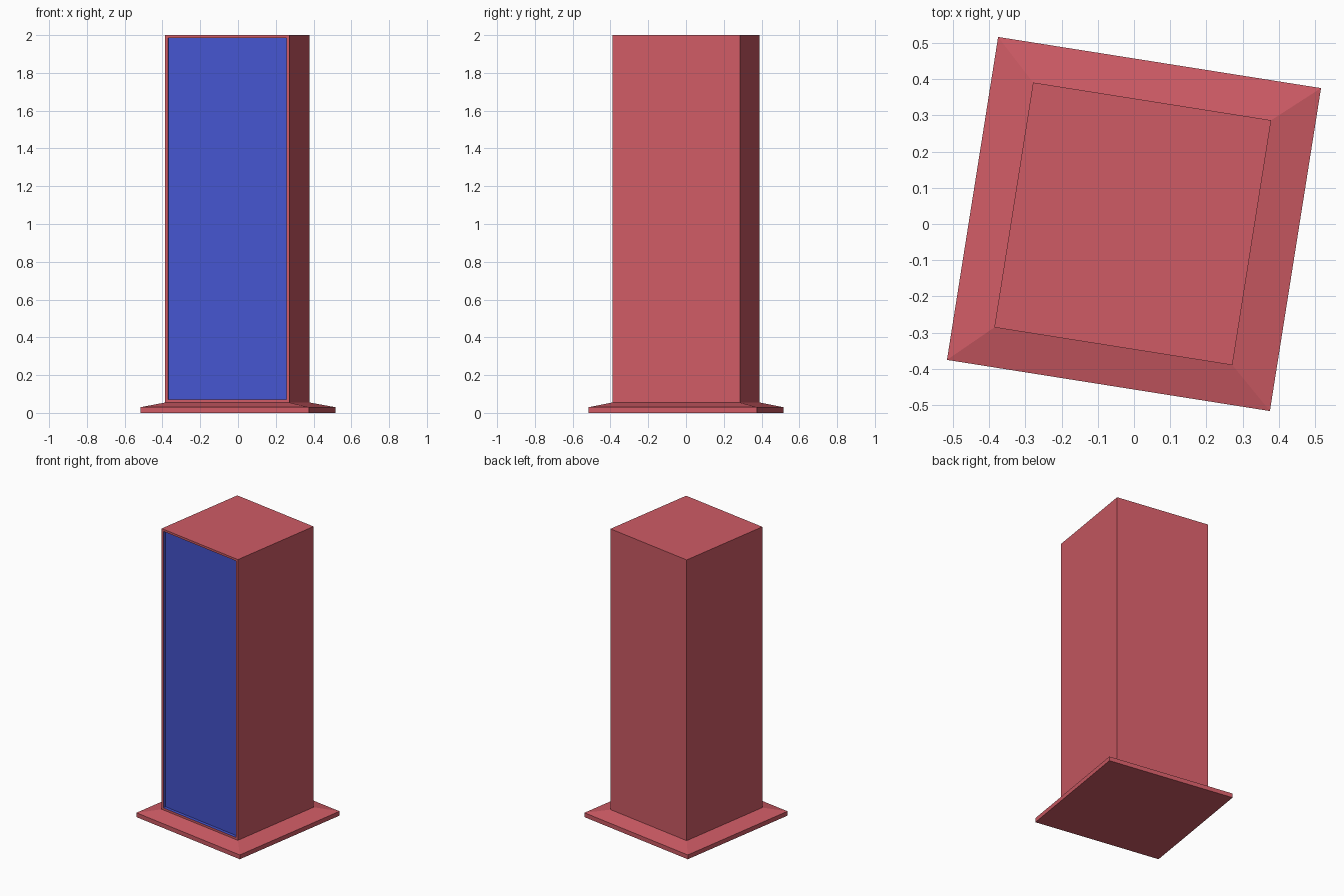
import bpy, bmesh
from math import radians
from mathutils import Matrix

if "Cube" in bpy.data.objects:
    bpy.data.objects.remove(bpy.data.objects["Cube"])

TURN = Matrix.Rotation(radians(-9), 4, 'Z')


def material(name, color):
    m = bpy.data.materials.new(name)
    m.diffuse_color = color
    m.use_nodes = True
    m.node_tree.nodes["Principled BSDF"].inputs["Base Color"].default_value = m.diffuse_color
    return m


RED = material("red_paint", (0.62, 0.105, 0.13, 1))
BLUE = material("blue_panel", (0.06, 0.09, 0.62, 1))


def finish(name, bm, mats):
    bm.transform(TURN)
    bmesh.ops.recalc_face_normals(bm, faces=bm.faces)
    mesh = bpy.data.meshes.new(name)
    bm.to_mesh(mesh)
    bm.free()
    for m in mats:
        mesh.materials.append(m)
    obj = bpy.data.objects.new(name, mesh)
    bpy.context.collection.objects.link(obj)
    return obj


def ring(bm, x0, x1, y0, y1, z):
    return [bm.verts.new(c) for c in
            ((x0, y0, z), (x1, y0, z), (x1, y1, z), (x0, y1, z))]


def stack(rings_data):
    # closed solid through a stack of rectangular sections
    bm = bmesh.new()
    rings = [ring(bm, *r) for r in rings_data]
    bm.faces.new(rings[0][::-1])
    bm.faces.new(rings[-1])
    for a, b in zip(rings, rings[1:]):
        for i in range(4):
            j = (i + 1) % 4
            bm.faces.new((a[i], a[j], b[j], b[i]))
    return bm


X0, X1, Y0, Y1 = -0.336, 0.329, -0.342, 0.342
BASE = 0.451

# plinth with a shallow sloping top
finish("plinth", stack([(-BASE, BASE, -BASE, BASE, 0),
                        (-BASE, BASE, -BASE, BASE, 0.03),
                        (X0, X1, Y0, Y1, 0.055)]), [RED])

# tall cabinet with a recessed blue front panel
bm = stack([(X0, X1, Y0, Y1, 0.055), (X0, X1, Y0, Y1, 2.0)])
bm.normal_update()
front = [f for f in bm.faces if f.normal.y < -0.9]
bmesh.ops.inset_region(bm, faces=front, thickness=0.021)
bmesh.ops.inset_region(bm, faces=front, thickness=0.001, depth=-0.02)
front[0].material_index = 1
for e in front[0].edges:
    for f in e.link_faces:
        f.material_index = 1
finish("cabinet", bm, [RED, BLUE])
